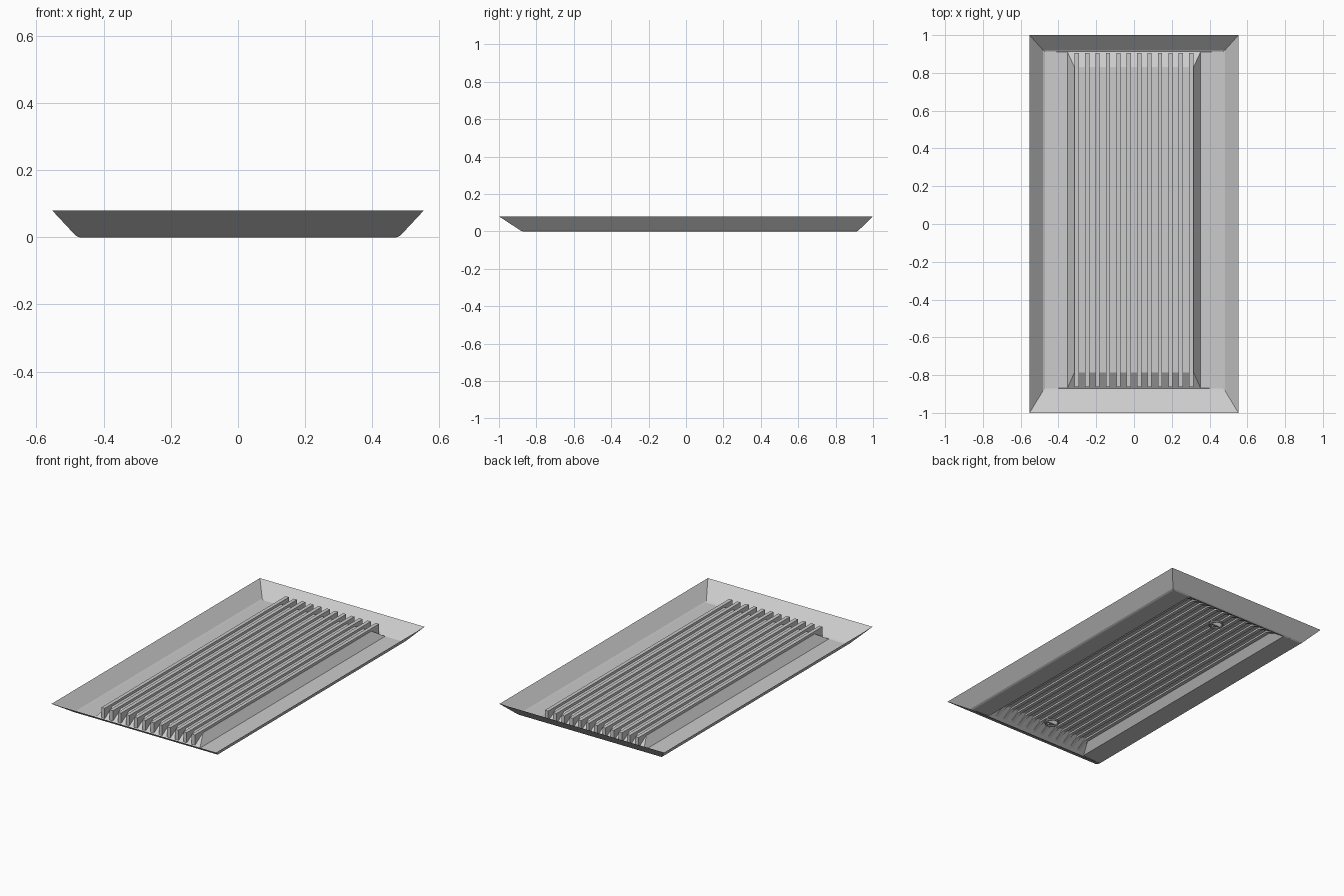
import bpy, bmesh, math

if "Cube" in bpy.data.objects:
    bpy.data.objects.remove(bpy.data.objects["Cube"])

def make_object(name, bm):
    mesh = bpy.data.meshes.new(name)
    bm.to_mesh(mesh)
    bm.free()
    obj = bpy.data.objects.new(name, mesh)
    bpy.context.collection.objects.link(obj)
    return obj

def rect(bm, hx, y0, y1, z):
    return [bm.verts.new(c) for c in
            ((-hx, y0, z), (hx, y0, z), (hx, y1, z), (-hx, y1, z))]

def bridge(bm, a, b):
    for i in range(4):
        j = (i + 1) % 4
        bm.faces.new((a[i], a[j], b[j], b[i]))

# Flared pan: rim, rounded foot, flat border, then raised centre panel
bm = bmesh.new()
loops = [rect(bm, *p) for p in (
    (0.553, -1.0, 1.0, 0.08),
    (0.483, -0.885, 0.922, 0.005),
    (0.472, -0.872, 0.914, 0.0),
    (0.352, -0.868, 0.910, 0.003),
    (0.315, -0.785, 0.830, 0.055))]
for a, b in zip(loops, loops[1:]):
    bridge(bm, a, b)
bm.faces.new(loops[-1])
make_object("flared_pan", bm)

# Lengthwise ribs with tall ends standing over the sloped panel ends
def rib(bm, x, w):
    profile = ((-0.862, 0.008), (-0.785, 0.045), (0.83, 0.045),
               (0.905, 0.008), (0.905, 0.07), (-0.862, 0.07))
    sides = [[bm.verts.new((x + s * w / 2, y, z)) for y, z in profile]
             for s in (-1, 1)]
    bm.faces.new(sides[0][::-1])
    bm.faces.new(sides[1])
    n = len(profile)
    for i in range(n):
        j = (i + 1) % n
        bm.faces.new((sides[0][i], sides[0][j], sides[1][j], sides[1][i]))

bm = bmesh.new()
count = 12
for i in range(count):
    rib(bm, -0.303 + 0.606 * i / (count - 1), 0.022)
bmesh.ops.recalc_face_normals(bm, faces=bm.faces[:])
make_object("panel_ribs", bm)

# Ring fasteners with a cross bar under the panel
for label, y in (("front", -0.73), ("back", 0.73)):
    bpy.ops.mesh.primitive_torus_add(location=(0, y, 0.028), major_radius=0.038,
                                     minor_radius=0.006, major_segments=24,
                                     minor_segments=8)
    ring = bpy.context.object
    ring.name = label + "_fastener_ring"
    bpy.ops.object.shade_smooth_by_angle()
    bpy.ops.mesh.primitive_cube_add(size=1, location=(0, y, 0.035))
    bar = bpy.context.object
    bar.name = label + "_fastener_bar"
    bar.scale = (0.076, 0.01, 0.03)
